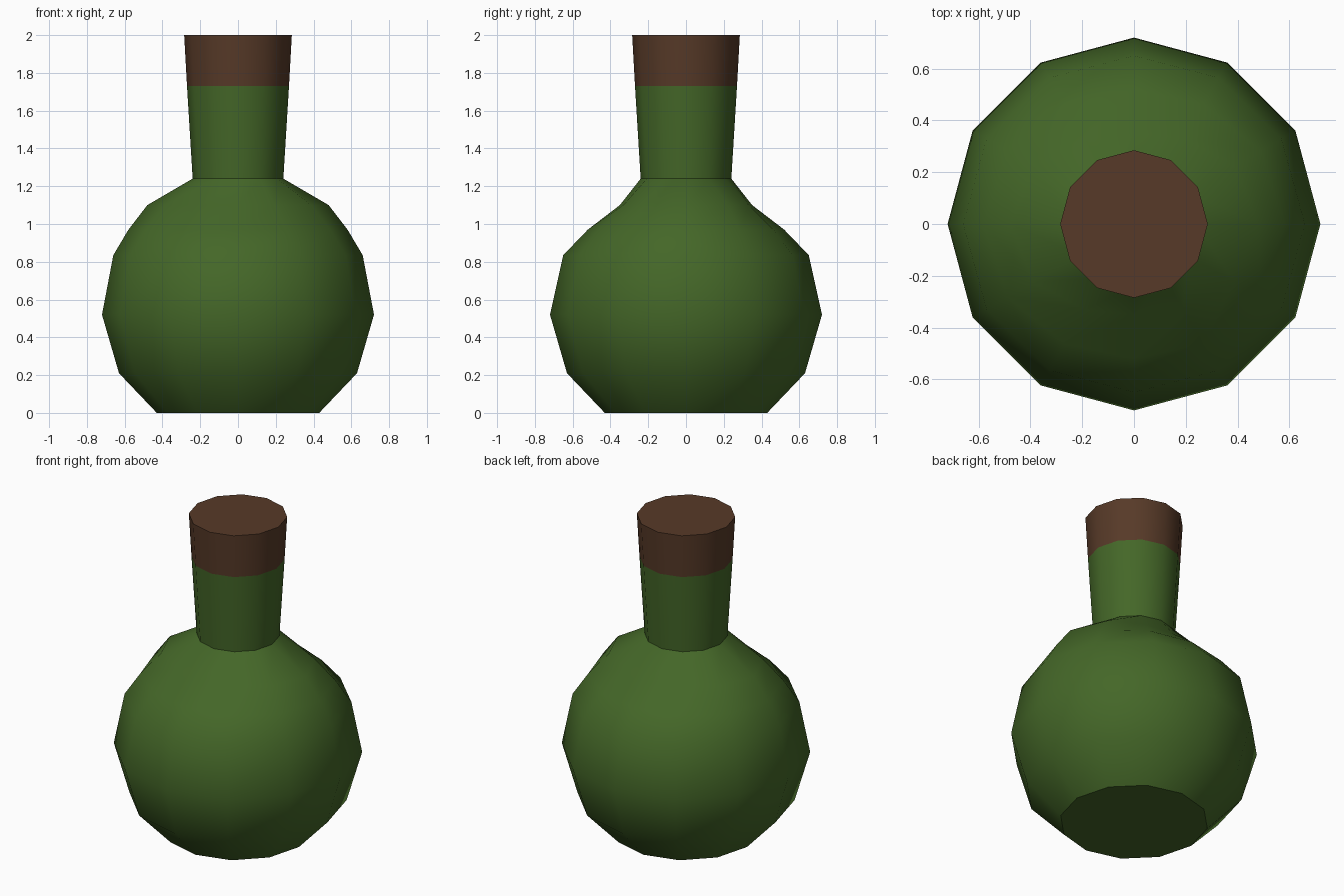
import bpy, bmesh, math

cube = bpy.data.objects.get("Cube")
if cube:
    bpy.data.objects.remove(cube, do_unlink=True)

SIDES = 12


def make_material(name, rgb):
    mat = bpy.data.materials.new(name)
    mat.use_nodes = True
    mat.diffuse_color = (*rgb, 1)
    bsdf = mat.node_tree.nodes["Principled BSDF"]
    bsdf.inputs["Base Color"].default_value = (*rgb, 1)
    bsdf.inputs["Roughness"].default_value = 0.8
    return mat


green = make_material("bottle green", (0.058, 0.135, 0.021))
brown = make_material("cork brown", (0.095, 0.042, 0.021))

# Profile rows: radius along x, radius along y, height
profile = [
    (0.43, 0.43, 0.0),
    (0.63, 0.63, 0.21),
    (0.72, 0.72, 0.52),
    (0.66, 0.65, 0.835),
    (0.58, 0.52, 0.97),   # shoulder is pinched front and back
    (0.48, 0.35, 1.1),
    (0.24, 0.24, 1.24),   # neck base
    (0.27, 0.27, 1.73),   # cork line
    (0.285, 0.285, 2.0),
]
CORK_HEIGHT = 1.73

# Turn the profile into rings and bridge them
bm = bmesh.new()
rings = []
for rx, ry, z in profile:
    ring = []
    for i in range(SIDES):
        a = math.tau * i / SIDES
        r = ry + (rx - ry) * math.cos(a) ** 2
        ring.append(bm.verts.new((r * math.cos(a), r * math.sin(a), z)))
    rings.append(ring)
for low, high in zip(rings, rings[1:]):
    for i in range(SIDES):
        j = (i + 1) % SIDES
        bm.faces.new((low[i], low[j], high[j], high[i]))
bm.faces.new(rings[0][::-1])
bm.faces.new(rings[-1])

# Cork colour on everything above the cork line
for face in bm.faces:
    face.material_index = int(face.calc_center_median().z > CORK_HEIGHT)

mesh = bpy.data.meshes.new("bottle")
bm.to_mesh(mesh)
bm.free()
mesh.materials.append(green)
mesh.materials.append(brown)
bottle = bpy.data.objects.new("bottle", mesh)
bpy.context.collection.objects.link(bottle)

# Smooth body with sharp base, neck and top edges
bpy.ops.object.select_all(action="DESELECT")
bottle.select_set(True)
bpy.context.view_layer.objects.active = bottle
bpy.ops.object.shade_smooth_by_angle(angle=math.radians(30))
